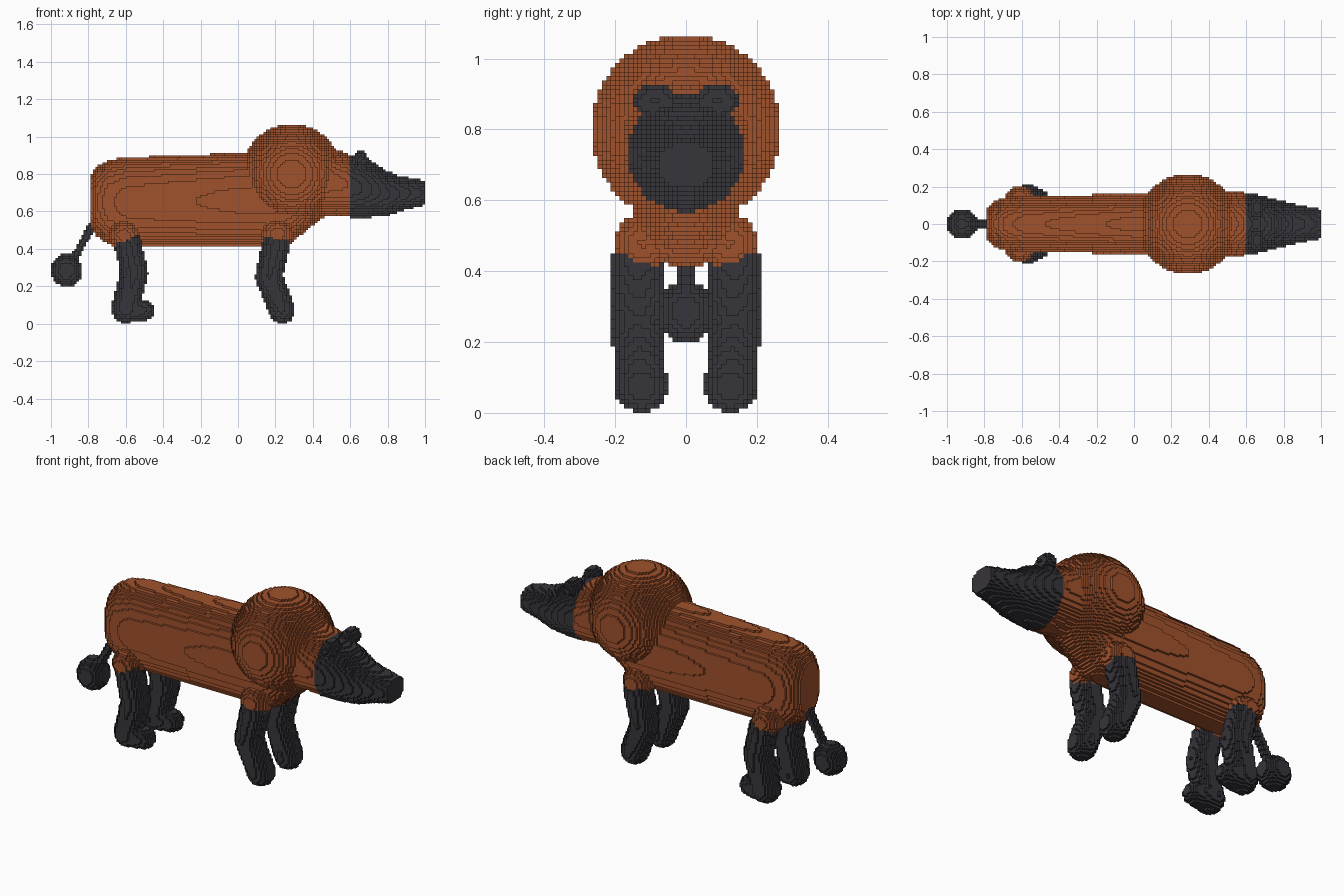
import bpy
import math

if "Cube" in bpy.data.objects:
    bpy.data.objects.remove(bpy.data.objects["Cube"], do_unlink=True)

H = 0.0125  # edge length of one block


def material(name, rgb):
    m = bpy.data.materials.new(name)
    m.use_nodes = True
    m.diffuse_color = (*rgb, 1)
    m.node_tree.nodes["Principled BSDF"].inputs["Base Color"].default_value = (*rgb, 1)
    return m


RUST = material("rust brown", (0.352, 0.084, 0.026))
DARK = material("charcoal", (0.037, 0.035, 0.043))

cells = {}  # block index -> part name
parts = {}  # part name -> material


def fill(name, mat, lo, hi, inside):
    """Fill every block in the box lo..hi whose centre passes the inside test."""
    parts[name] = mat
    span = [range(math.floor(a / H) - 1, math.ceil(b / H) + 1) for a, b in zip(lo, hi)]
    for i in span[0]:
        for j in span[1]:
            for k in span[2]:
                if k >= 0 and inside((i + .5) * H, (j + .5) * H, (k + .5) * H):
                    cells[i, j, k] = name


def ellipsoid(name, mat, c, r):
    fill(name, mat, [a - b for a, b in zip(c, r)], [a + b for a, b in zip(c, r)],
         lambda x, y, z: sum(((p - a) / b) ** 2 for p, a, b in zip((x, y, z), c, r)) <= 1)


def limb(name, mat, points):
    """Chain of tapered capsules through points (x, y, z, radius)."""
    for a, b in zip(points, points[1:]):
        d = [b[n] - a[n] for n in range(3)]
        dd = sum(v * v for v in d)

        def inside(x, y, z, a=a, b=b, d=d, dd=dd):
            p = (x - a[0], y - a[1], z - a[2])
            t = min(1, max(0, sum(u * v for u, v in zip(p, d)) / dd))
            r = a[3] + (b[3] - a[3]) * t
            return sum((u - v * t) ** 2 for u, v in zip(p, d)) <= r * r

        fill(name, mat, [min(a[n] - a[3], b[n] - b[3]) for n in range(3)],
             [max(a[n] + a[3], b[n] + b[3]) for n in range(3)], inside)


def loft(name, mat, sections, power=2.0):
    """Oval sections (x, centre z, half width, half height) joined along x."""
    for a, b in zip(sections, sections[1:]):
        def inside(x, y, z, a=a, b=b):
            if not a[0] <= x < b[0]:
                return False
            t = (x - a[0]) / (b[0] - a[0])
            c, w, h = (u + (v - u) * t for u, v in zip(a[1:], b[1:]))
            return abs(y / w) ** power + abs((z - c) / h) ** power <= 1

        w = max(a[2], b[2])
        fill(name, mat, (a[0], -w, min(a[1] - a[3], b[1] - b[3])),
             (b[0], w, max(a[1] + a[3], b[1] + b[3])), inside)


# Tail with round tuft
limb("tail", DARK, [(-0.76, 0, 0.56, 0.022), (-0.87, 0, 0.36, 0.022)])
ellipsoid("tail_tuft", DARK, (-0.917, 0, 0.285), (0.084, 0.08, 0.089))

# Legs, mirrored left and right
for side, s in (("left", 1), ("right", -1)):
    limb("hind_leg_" + side, DARK, [(-0.59, s * .135, .43, .073), (-0.555, s * .135, .27, .074),
                                    (-0.602, s * .13, .085, .073)])
    limb("hind_foot_" + side, DARK, [(-0.602, s * .128, .075, .073), (-0.505, s * .128, .07, .056)])
    limb("front_leg_" + side, DARK, [(0.205, s * .135, .43, .075), (0.165, s * .135, .25, .072),
                                     (0.235, s * .125, .072, .071)])
    ellipsoid("hip_" + side, RUST, (-0.61, s * .12, .473), (.082, .082, .078))
    ellipsoid("shoulder_" + side, RUST, (0.21, s * .12, .48), (.085, .082, .08))

# Long barrel body with rounded rump and chest
loft("body", RUST, [(-0.785, .655, .085, .135), (-0.76, .652, .115, .185), (-0.70, .65, .14, .222),
                    (-0.60, .65, .15, .239), (0.0, .66, .16, .252), (0.20, .66, .16, .252),
                    (0.28, .67, .155, .25), (0.34, .68, .14, .19), (0.42, .70, .12, .13)], 2.25)
limb("chest", RUST, [(0.22, 0, .56, .14), (0.42, 0, .73, .15)])

# Round mane and neck
ellipsoid("mane", RUST, (0.2875, 0, .80), (.268, .268, .268))
loft("neck", RUST, [(0.30, .77, .19, .19), (0.50, .76, .176, .18), (0.60, .738, .168, .166)])

# Tapered head and muzzle, small ears
loft("head", DARK, [(0.60, .735, .166, .168), (0.66, .727, .158, .160), (0.73, .715, .14, .146),
                    (0.80, .695, .122, .118), (0.87, .695, .105, .094), (0.94, .698, .09, .080),
                    (1.0, .697, .08, .064)])
for side, s in (("left", 1), ("right", -1)):
    ellipsoid("ear_" + side, DARK, (0.655, s * .087, .88), (.04, .062, .046))

# Turn the exposed block sides into one mesh per part
SIDES = {
    (1, 0, 0): ((1, 0, 0), (1, 1, 0), (1, 1, 1), (1, 0, 1)),
    (-1, 0, 0): ((0, 0, 0), (0, 0, 1), (0, 1, 1), (0, 1, 0)),
    (0, 1, 0): ((0, 1, 0), (0, 1, 1), (1, 1, 1), (1, 1, 0)),
    (0, -1, 0): ((0, 0, 0), (1, 0, 0), (1, 0, 1), (0, 0, 1)),
    (0, 0, 1): ((0, 0, 1), (1, 0, 1), (1, 1, 1), (0, 1, 1)),
    (0, 0, -1): ((0, 0, 0), (0, 1, 0), (1, 1, 0), (1, 0, 0)),
}
built = {name: ({}, []) for name in parts}
for (i, j, k), name in cells.items():
    verts, faces = built[name]
    for (a, b, c), corners in SIDES.items():
        if (i + a, j + b, k + c) not in cells:
            faces.append([verts.setdefault((i + u, j + v, k + w), len(verts))
                          for u, v, w in corners])

floor = min(k for _, _, k in cells)
for name, (verts, faces) in built.items():
    if not faces:
        continue
    mesh = bpy.data.meshes.new(name)
    mesh.from_pydata([(x * H, y * H, (z - floor) * H) for x, y, z in verts], [], faces)
    mesh.materials.append(parts[name])
    bpy.context.collection.objects.link(bpy.data.objects.new(name, mesh))
